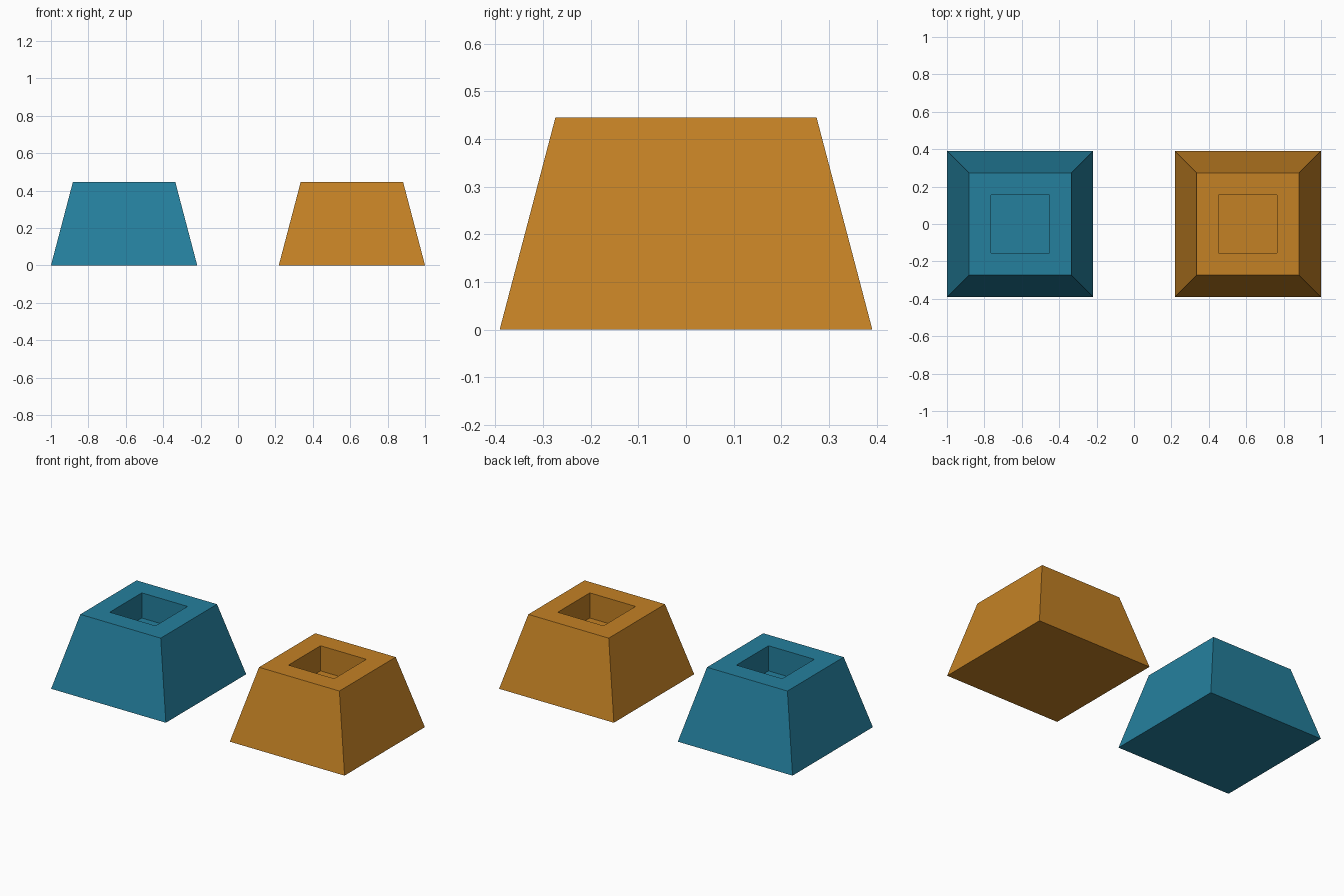
import bpy, bmesh

cube = bpy.data.objects.get("Cube")
if cube:
    bpy.data.objects.remove(cube, do_unlink=True)

BASE, TOP, HOLE = 0.391, 0.274, 0.156   # half widths
HEIGHT, DEPTH = 0.445, 0.155


def material(name, colour):
    mat = bpy.data.materials.new(name)
    mat.use_nodes = True
    mat.diffuse_color = colour
    mat.node_tree.nodes["Principled BSDF"].inputs["Base Color"].default_value = colour
    return mat


def tapered_block(name, x, mat):
    bm = bmesh.new()
    # Solid block, narrowed towards the top
    bmesh.ops.create_cube(bm, size=2)
    for v in bm.verts:
        half = TOP if v.co.z > 0 else BASE
        v.co.x *= half
        v.co.y *= half
        v.co.z = HEIGHT if v.co.z > 0 else 0
    bm.normal_update()
    # Square socket sunk straight down into the top
    top = max(bm.faces, key=lambda f: f.calc_center_median().z)
    bmesh.ops.inset_region(bm, faces=[top], thickness=TOP - HOLE, use_even_offset=True)
    floor = bmesh.ops.extrude_discrete_faces(bm, faces=[top])["faces"][0]
    bmesh.ops.translate(bm, verts=floor.verts, vec=(0, 0, -DEPTH))
    bmesh.ops.recalc_face_normals(bm, faces=bm.faces)
    mesh = bpy.data.meshes.new(name)
    bm.to_mesh(mesh)
    bm.free()
    mesh.materials.append(mat)
    obj = bpy.data.objects.new(name, mesh)
    obj.location.x = x
    bpy.context.collection.objects.link(obj)


tapered_block("right_block", -0.609, material("teal blue", (0.018, 0.215, 0.34, 1)))
tapered_block("left_block", 0.609, material("ochre orange", (0.55, 0.22, 0.018, 1)))
